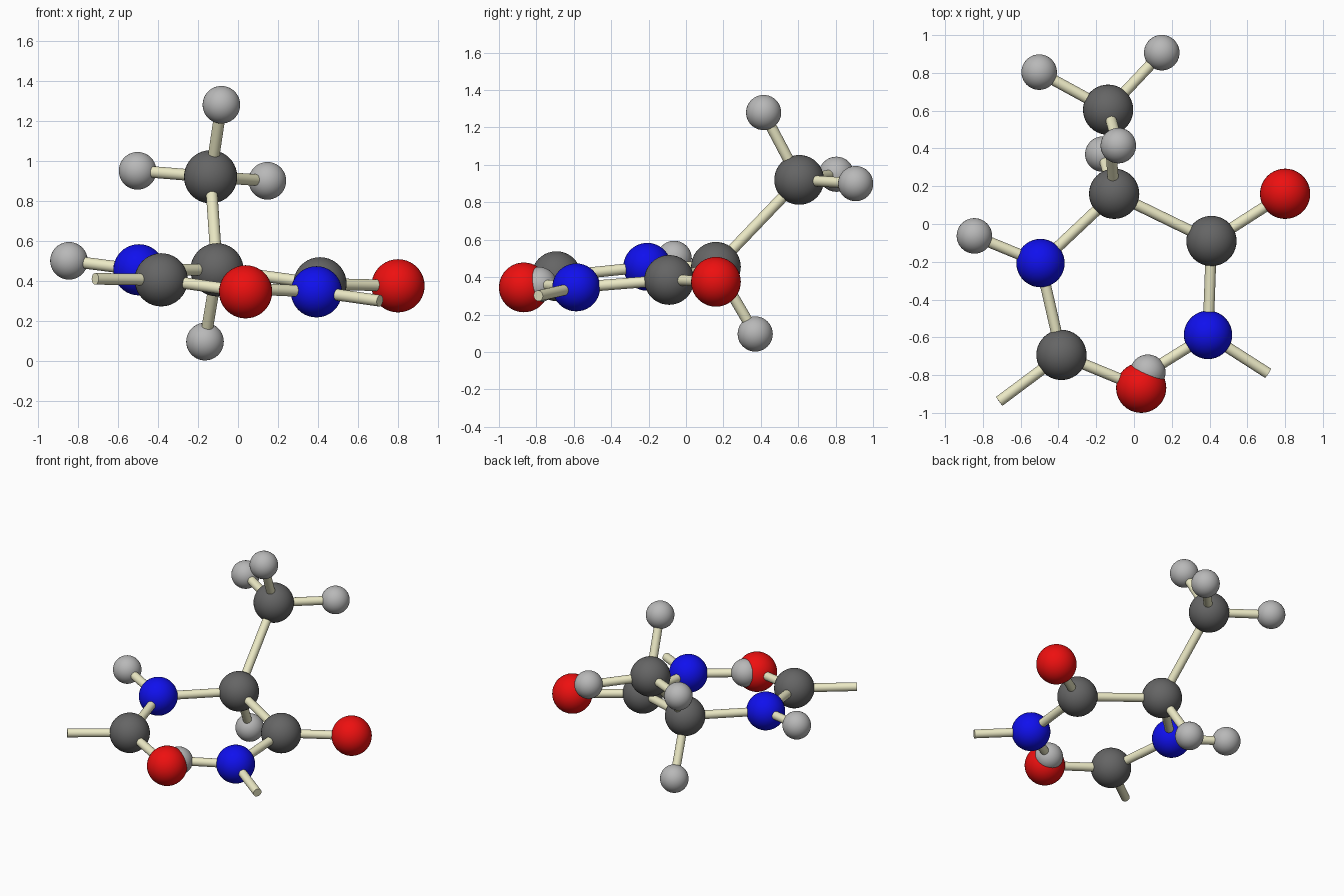
import bpy
from mathutils import Vector

if "Cube" in bpy.data.objects:
    bpy.data.objects.remove(bpy.data.objects["Cube"])


def material(name, rgb):
    m = bpy.data.materials.new(name)
    m.diffuse_color = (*rgb, 1)
    m.use_nodes = True
    m.node_tree.nodes["Principled BSDF"].inputs["Base Color"].default_value = m.diffuse_color
    return m


# Element styles: radius and colour
STYLES = {
    "carbon": (0.133, material("dark_grey", (0.13, 0.13, 0.13))),
    "nitrogen": (0.128, material("blue", (0.005, 0.005, 0.85))),
    "oxygen": (0.133, material("red", (0.85, 0.005, 0.005))),
    "hydrogen": (0.094, material("light_grey", (0.48, 0.48, 0.48))),
}
BOND_MAT = material("pale_yellow", (0.84, 0.82, 0.56))
BOND_RADIUS = 0.029

# Atom key: element, centre
ATOMS = {
    "alpha": ("carbon", (-0.105, 0.16, 0.455)),
    "methyl": ("carbon", (-0.137, 0.605, 0.92)),
    "carbonyl": ("carbon", (0.41, -0.09, 0.385)),
    "lower": ("carbon", (-0.384, -0.693, 0.405)),
    "amine": ("nitrogen", (-0.495, -0.207, 0.455)),
    "amide": ("nitrogen", (0.392, -0.587, 0.345)),
    "side": ("oxygen", (0.80, 0.16, 0.375)),
    "front": ("oxygen", (0.038, -0.867, 0.345)),
    "amine_tip": ("hydrogen", (-0.845, -0.063, 0.50)),
    "amide_tip": ("hydrogen", (0.073, -0.785, 0.36)),
    "alpha_tip": ("hydrogen", (-0.165, 0.37, 0.096)),
    "methyl_top": ("hydrogen", (-0.083, 0.415, 1.28)),
    "methyl_left": ("hydrogen", (-0.502, 0.804, 0.95)),
    "methyl_right": ("hydrogen", (0.147, 0.907, 0.90)),
}

BONDS = [
    ("alpha", "methyl"), ("alpha", "carbonyl"), ("alpha", "amine"),
    ("alpha", "alpha_tip"), ("amine", "amine_tip"), ("amine", "lower"),
    ("lower", "front"), ("carbonyl", "side"), ("carbonyl", "amide"),
    ("amide", "amide_tip"), ("methyl", "methyl_top"),
    ("methyl", "methyl_left"), ("methyl", "methyl_right"),
]

# Open bonds that end in the air
STUBS = [("lower", (-0.714, -0.939, 0.41)), ("amide", (0.709, -0.79, 0.30))]


def finish(name, mat):
    ob = bpy.context.object
    ob.name = name
    ob.data.materials.append(mat)
    bpy.ops.object.shade_smooth_by_angle()


def bond(name, a, b):
    a, b = Vector(a), Vector(b)
    d = b - a
    bpy.ops.mesh.primitive_cylinder_add(
        vertices=24, radius=BOND_RADIUS, depth=d.length, location=(a + b) / 2,
        rotation=d.to_track_quat("Z", "Y").to_euler())
    finish(name, BOND_MAT)


# Atom balls
for key, (element, centre) in ATOMS.items():
    radius, mat = STYLES[element]
    bpy.ops.mesh.primitive_uv_sphere_add(
        segments=40, ring_count=20, radius=radius, location=centre)
    finish(f"{element}_{key}", mat)

# Bond sticks
for p, q in BONDS:
    bond(f"bond_{p}_{q}", ATOMS[p][1], ATOMS[q][1])
for p, end in STUBS:
    bond(f"open_bond_{p}", ATOMS[p][1], end)
